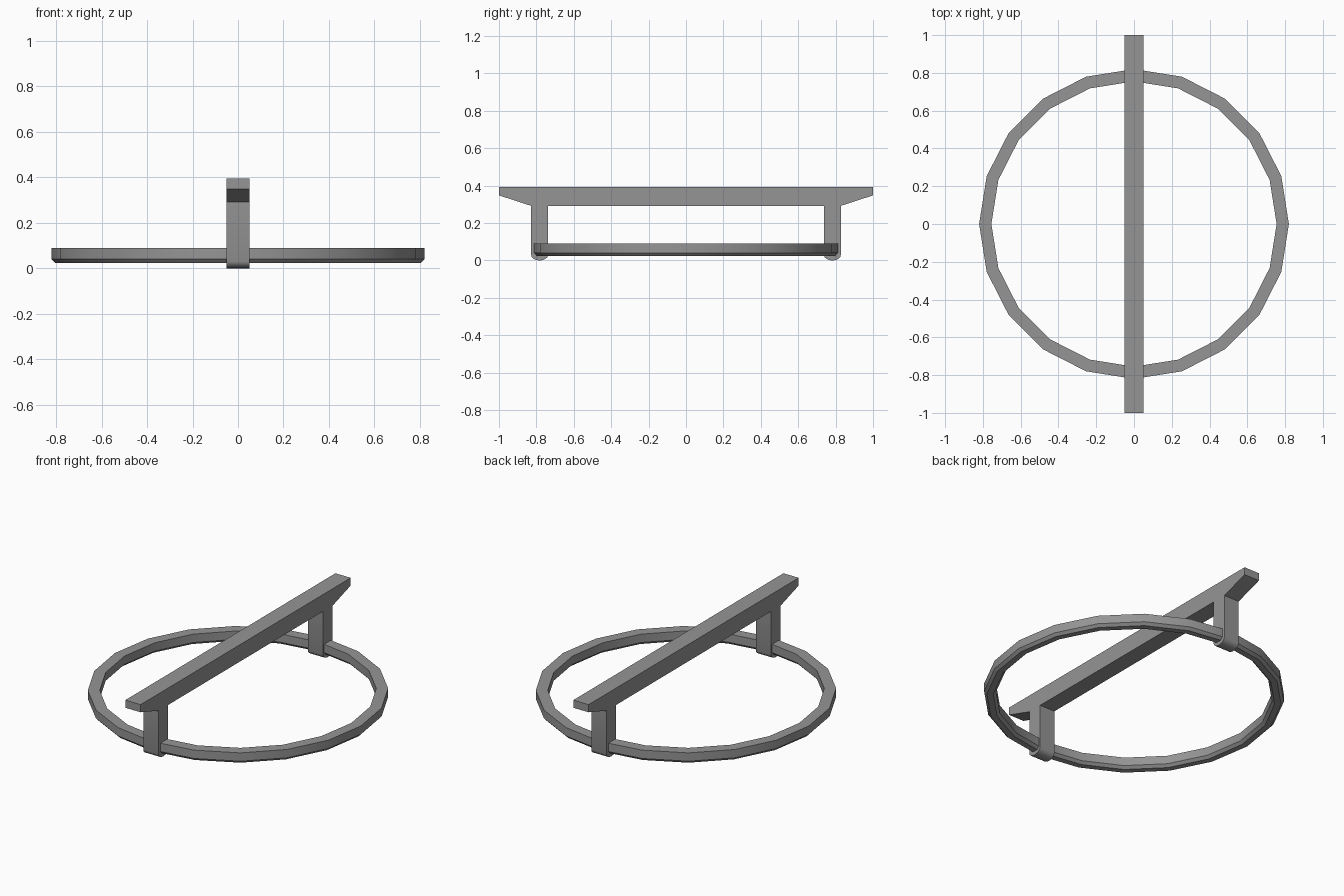
import bpy, bmesh
from math import cos, sin, pi, radians

cube = bpy.data.objects.get("Cube")
if cube:
    bpy.data.objects.remove(cube, do_unlink=True)

grey = bpy.data.materials.new("grey metal")
grey.use_nodes = True
colour = (0.3, 0.3, 0.3, 1)
grey.diffuse_color = colour
grey.node_tree.nodes["Principled BSDF"].inputs["Base Color"].default_value = colour


def finish(name, bm):
    bmesh.ops.recalc_face_normals(bm, faces=bm.faces)
    mesh = bpy.data.meshes.new(name)
    bm.to_mesh(mesh)
    bm.free()
    mesh.materials.append(grey)
    obj = bpy.data.objects.new(name, mesh)
    bpy.context.collection.objects.link(obj)
    return obj


def extrude_side(name, outline, half_width):
    """Side outline in (y, z), extruded across x."""
    bm = bmesh.new()
    face = bm.faces.new([bm.verts.new((-half_width, y, z)) for y, z in outline])
    out = bmesh.ops.extrude_face_region(bm, geom=[face])
    verts = [v for v in out["geom"] if isinstance(v, bmesh.types.BMVert)]
    bmesh.ops.translate(bm, verts=verts, vec=(2 * half_width, 0, 0))
    return finish(name, bm)


# Ring: a section with chamfered lower edges, swept around z
sides = 20
section = [(0.82, 0.09), (0.82, 0.04), (0.805, 0.024),
           (0.77, 0.024), (0.755, 0.04), (0.755, 0.09)]
bm = bmesh.new()
loops = []
for i in range(sides):
    a = 2 * pi * i / sides
    loops.append([bm.verts.new((r * cos(a), r * sin(a), z)) for r, z in section])
for i in range(sides):
    a, b = loops[i], loops[(i + 1) % sides]
    for j in range(len(section)):
        k = (j + 1) % len(section)
        bm.faces.new((a[j], b[j], b[k], a[k]))
ring = finish("ring", bm)

# Handle: bar with tapered ends and two posts with rounded feet
inner, outer, foot_z = 0.737, 0.828, 0.03
middle, radius = (inner + outer) / 2, (outer - inner) / 2
foot = [(middle + radius * cos(pi * i / 8), foot_z * (1 - sin(pi * i / 8)))
        for i in range(9)]
half = [(1, 0.394), (1, 0.348), (outer, 0.292)] + foot + [(inner, 0.292)]
outline = half + [(-y, z) for y, z in reversed(half)]
handle = extrude_side("handle", outline, 0.051)

# Smooth the gentle turns, keep the edges sharp
for obj in (ring, handle):
    bpy.ops.object.select_all(action="DESELECT")
    obj.select_set(True)
    bpy.context.view_layer.objects.active = obj
    bpy.ops.object.shade_smooth_by_angle(angle=radians(30))
